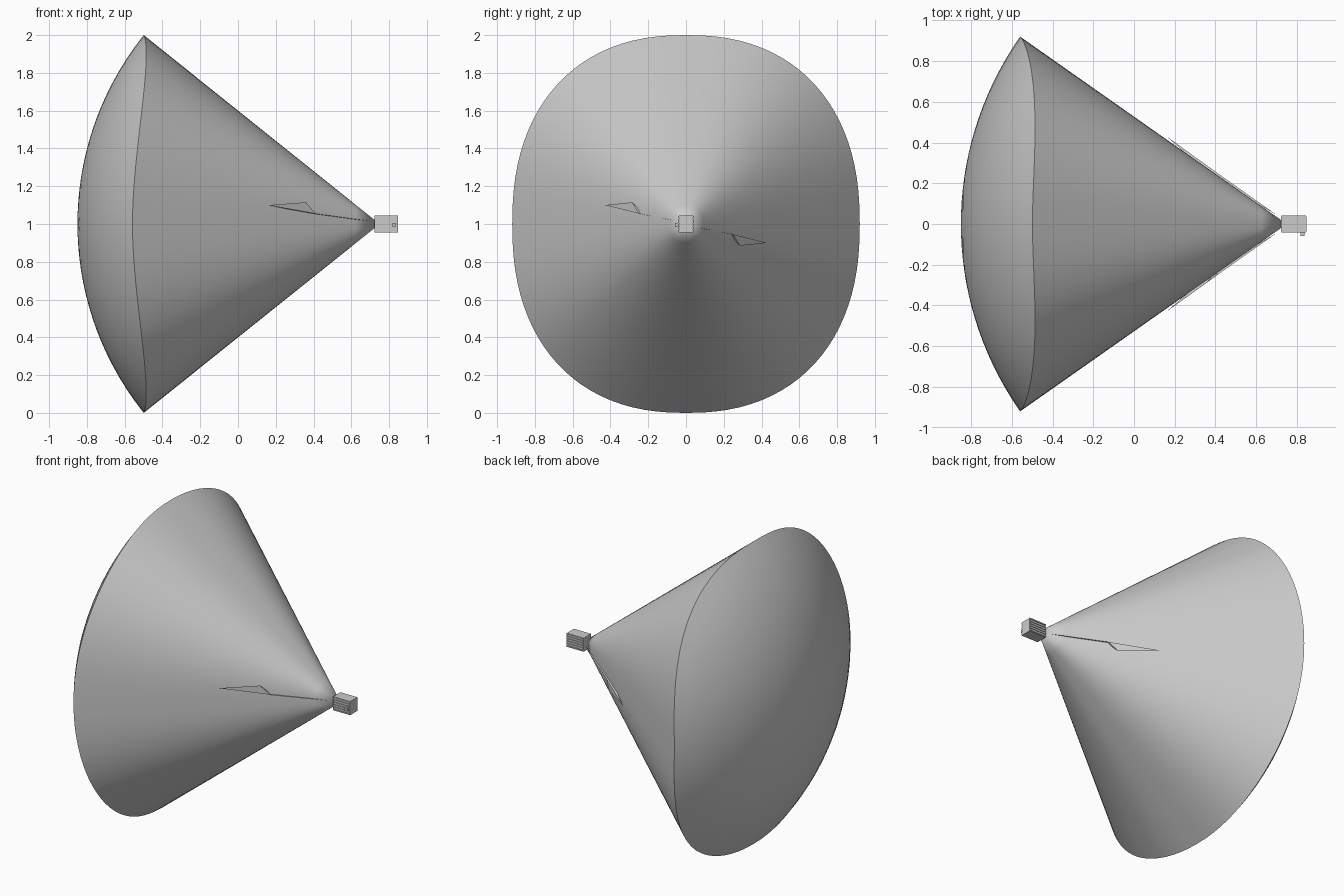
import bpy, bmesh, math

if "Cube" in bpy.data.objects:
    bpy.data.objects.remove(bpy.data.objects["Cube"])

APEX_X, RADIUS, MID_Z = 0.75, 1.6, 1.0
HALF_Y, HALF_Z, POWER = 0.92, 1.0, 2.3
SIDES, RINGS = 96, 16


def finish(name, bm, smooth=False):
    bmesh.ops.recalc_face_normals(bm, faces=bm.faces[:])
    mesh = bpy.data.meshes.new(name)
    bm.to_mesh(mesh)
    bm.free()
    ob = bpy.data.objects.new(name, mesh)
    bpy.context.collection.objects.link(ob)
    if smooth:
        bpy.ops.object.select_all(action='DESELECT')
        bpy.context.view_layer.objects.active = ob
        ob.select_set(True)
        bpy.ops.object.shade_smooth_by_angle(angle=math.radians(40))
    return ob


def rim_point(i):
    a = 2 * math.pi * i / SIDES
    c, s = math.cos(a), math.sin(a)
    y = HALF_Y * math.copysign(abs(c) ** (2 / POWER), c)
    z = HALF_Z * math.copysign(abs(s) ** (2 / POWER), s)
    return y, z


def on_sphere(y, z):
    return (APEX_X - math.sqrt(RADIUS ** 2 - y * y - z * z), y, MID_Z + z)


def skin(bm, a, b):
    for i in range(SIDES):
        j = (i + 1) % SIDES
        bm.faces.new((a[i], a[j], b[j], b[i]))


def fan(bm, tip, ring):
    for i in range(SIDES):
        bm.faces.new((tip, ring[i], ring[(i + 1) % SIDES]))


# view cone: rounded cone closed by a spherical cap centred on its tip
bm = bmesh.new()
pole = bm.verts.new((APEX_X - RADIUS, 0, MID_Z))
rings = []
for k in range(1, RINGS + 1):
    t = k / RINGS
    rings.append([bm.verts.new(on_sphere(y * t, z * t))
                  for y, z in map(rim_point, range(SIDES))])
fan(bm, pole, rings[0])
for a, b in zip(rings, rings[1:]):
    skin(bm, a, b)
prev = rings[-1]
for t in (0.75, 0.5, 0.25, 0.1):
    ring = [bm.verts.new((APEX_X + (v.co.x - APEX_X) * t, v.co.y * t,
                          MID_Z + (v.co.z - MID_Z) * t)) for v in rings[-1]]
    skin(bm, prev, ring)
    prev = ring
fan(bm, bm.verts.new((APEX_X, 0, MID_Z)), prev)
finish("view_cone", bm, True)

# small creases in the cone, one on each side
for name, side in (("front_crease", 1), ("back_crease", -1)):
    bm = bmesh.new()
    pts = [(0.16, -0.43, 0.10), (0.36, -0.285, 0.115),
           (0.41, -0.25, 0.055), (0.70, -0.045, 0.015), (0.40, -0.22, 0.05)]
    v = [bm.verts.new((x, y * side, MID_Z + z * side)) for x, y, z in pts]
    for f in ((0, 1, 2), (0, 2, 4), (2, 3, 4), (1, 4, 2)):
        bm.faces.new([v[i] for i in f])
    finish(name, bm)


def box(name, lo, hi):
    bm = bmesh.new()
    bmesh.ops.create_cube(bm, size=1)
    for v in bm.verts:
        for i in range(3):
            v.co[i] = lo[i] if v.co[i] < 0 else hi[i]
    return finish(name, bm)


# sensor body with cooling ribs on both flanks
box("sensor_body", (0.722, -0.037, 0.955), (0.846, 0.037, 1.045))
for side in (-1, 1):
    for k in range(6):
        z = 0.9575 + k * 0.0155
        y = sorted((side * 0.035, side * 0.042))
        box(f"cooling_rib_{side}_{k}", (0.724, y[0], z), (0.844, y[1], z + 0.008))

# connector lug on the front flank
box("connector", (0.818, -0.058, 0.985), (0.836, -0.035, 1.005))
